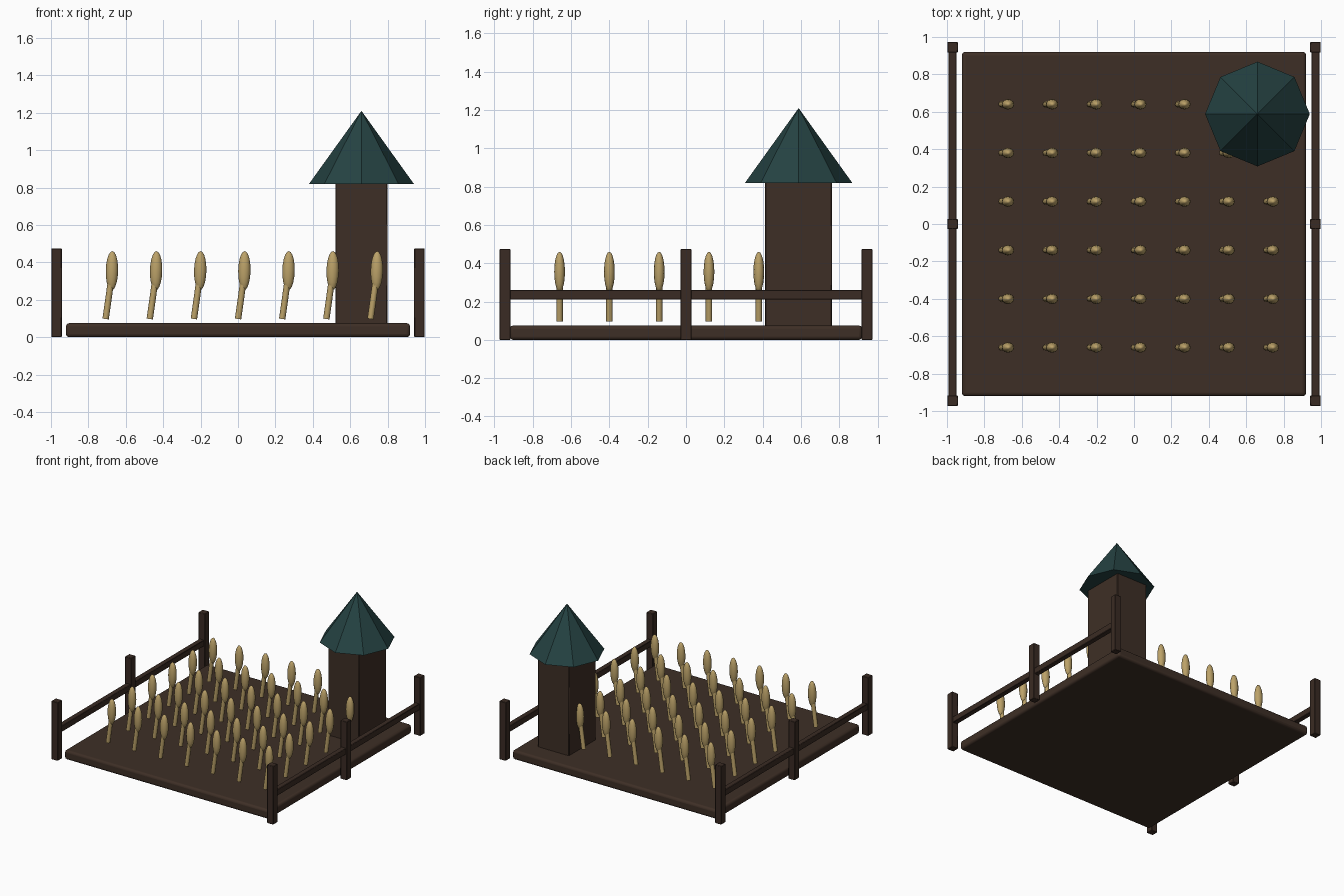
import bpy
import math

cube = bpy.data.objects.get("Cube")
if cube:
    bpy.data.objects.remove(cube, do_unlink=True)


def material(name, rgb):
    m = bpy.data.materials.new(name)
    m.use_nodes = True
    m.diffuse_color = (*rgb, 1)
    bsdf = next(n for n in m.node_tree.nodes if n.type == 'BSDF_PRINCIPLED')
    bsdf.inputs["Base Color"].default_value = (*rgb, 1)
    return m


soil = material("soil brown", (0.048, 0.028, 0.019))
wood = material("dark wood", (0.042, 0.024, 0.017))
teal = material("roof teal", (0.018, 0.054, 0.054))
straw = material("straw gold", (0.50, 0.36, 0.14))


def finish(name, mat):
    ob = bpy.context.object
    ob.name = name
    ob.data.materials.append(mat)
    return ob


def box(name, mat, centre, size, bevel=0, segments=1):
    bpy.ops.mesh.primitive_cube_add(size=1, location=centre)
    ob = finish(name, mat)
    ob.scale = size
    bpy.ops.object.transform_apply(location=False, rotation=False, scale=True)
    if bevel:
        mod = ob.modifiers.new("Rounded edges", 'BEVEL')
        mod.width = bevel
        mod.segments = segments
        bpy.ops.object.shade_smooth_by_angle()
    return ob


# Field slab
box("field", soil, (0, 0, 0.0375), (1.84, 1.84, 0.075), 0.018, 3)

# Fences along both sides
for side, x in (("right", -0.97), ("left", 0.97)):
    for place, y in (("front", -0.945), ("middle", 0), ("back", 0.945)):
        box(f"{side}_{place}_post", wood, (x, y, 0.2375), (0.056, 0.056, 0.475), 0.003)
    box(f"{side}_rail", wood, (x, 0, 0.235), (0.042, 1.85, 0.05), 0.003)

# Tower with an eight-sided roof
tower = (0.66, 0.588)
box("tower_wall", soil, (*tower, 0.44), (0.28, 0.35, 0.77), 0.005)
bpy.ops.mesh.primitive_cone_add(vertices=8, radius1=0.28, radius2=0, depth=0.39,
                                location=(*tower, 1.015))
finish("tower_roof", teal)

# One stalk and one ear, shared by every plant
bpy.ops.mesh.primitive_cylinder_add(vertices=8, radius=0.017, depth=0.24)
stalk = finish("stalk", straw)
bpy.ops.object.shade_smooth_by_angle(angle=math.radians(50))
bpy.ops.mesh.primitive_uv_sphere_add(segments=12, ring_count=10, radius=1)
ear = finish("ear", straw)
ear.scale = (0.033, 0.028, 0.105)
bpy.ops.object.transform_apply(location=False, rotation=False, scale=True)
bpy.ops.object.shade_smooth()

# Rows of leaning plants, leaving out the spot covered by the tower
for col in range(7):
    for row in range(6):
        if (col, row) == (6, 5):
            continue
        x = -0.674 + 0.236 * col
        y = -0.66 + 0.26 * row
        for part, centre, lean in ((stalk, (x - 0.017, y, 0.216), 0.14),
                                   (ear, (x, y, 0.355), 0.02)):
            ob = part.copy()
            ob.name = f"{part.name}_{col + 1}_{row + 1}"
            ob.location = centre
            ob.rotation_euler.y = lean
            bpy.context.collection.objects.link(ob)

for part in (stalk, ear):
    bpy.data.objects.remove(part, do_unlink=True)
